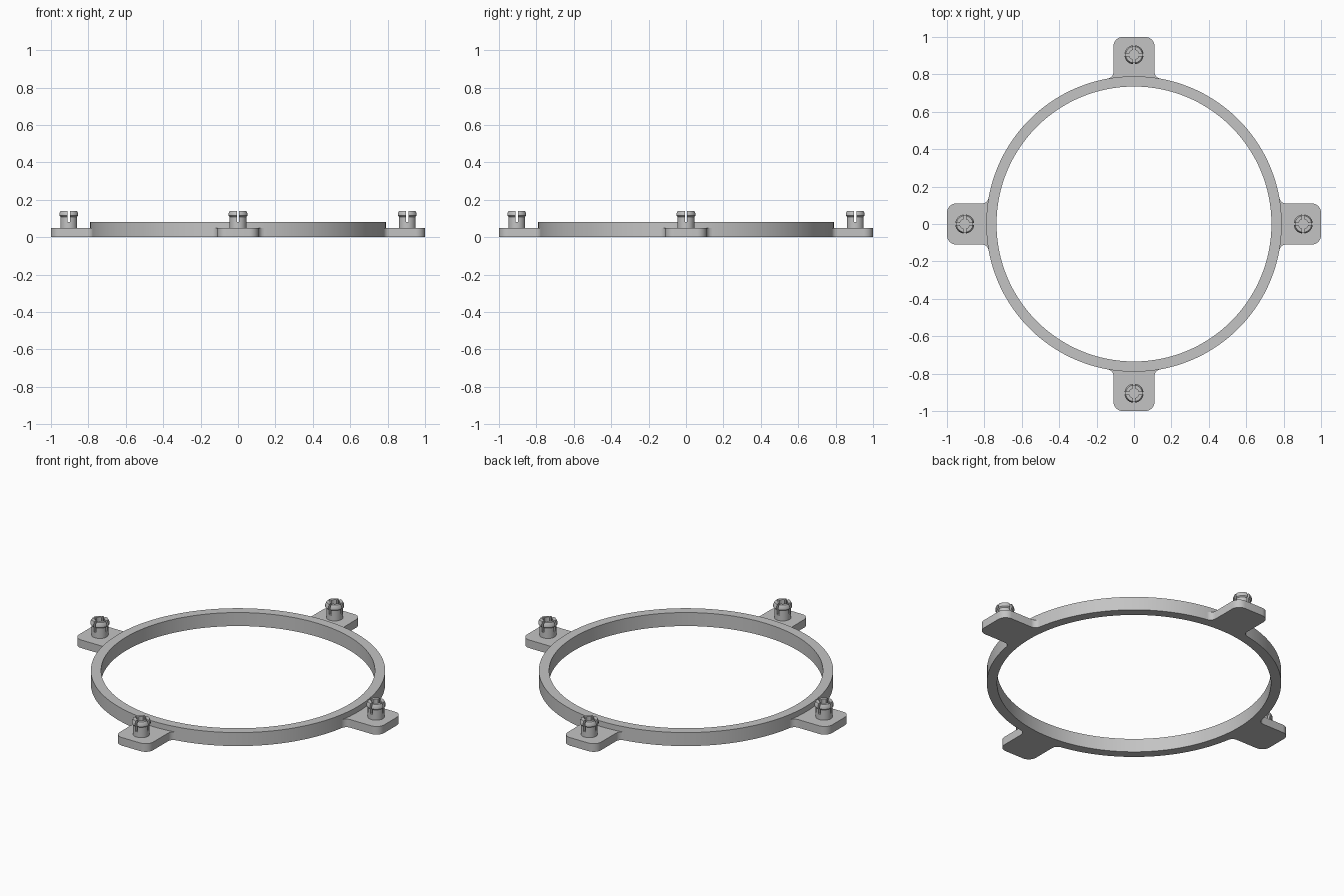
import bpy, bmesh, math
from mathutils import Matrix

if "Cube" in bpy.data.objects:
    bpy.data.objects.remove(bpy.data.objects["Cube"])

grey = bpy.data.materials.new("light_grey")
grey.use_nodes = True
colour = (0.55, 0.55, 0.55, 1)
grey.diffuse_color = colour
grey.node_tree.nodes["Principled BSDF"].inputs["Base Color"].default_value = colour

RING_OUT, RING_IN, RING_H = 0.79, 0.735, 0.08
TAB_W, TAB_H, CORNER, FILLET = 0.11, 0.048, 0.05, 0.035
PEG_X, SLOT, SLOT_Z = 0.905, 0.006, 0.08


def finish(name, bm, turn=0):
    bmesh.ops.recalc_face_normals(bm, faces=bm.faces)
    bm.transform(Matrix.Rotation(turn, 4, 'Z'))
    mesh = bpy.data.meshes.new(name)
    bm.to_mesh(mesh)
    bm.free()
    mesh.materials.append(grey)
    obj = bpy.data.objects.new(name, mesh)
    bpy.context.collection.objects.link(obj)
    bpy.ops.object.select_all(action='DESELECT')
    obj.select_set(True)
    bpy.context.view_layer.objects.active = obj
    bpy.ops.object.shade_smooth_by_angle(angle=math.radians(30))
    return obj


def arc(cx, cy, r, a0, a1, n=8):
    return [(cx + r * math.cos(a0 + (a1 - a0) * i / n),
             cy + r * math.sin(a0 + (a1 - a0) * i / n)) for i in range(n + 1)]


def lathe(bm, profile, n):
    """Revolve a closed (radius, height) profile all the way round."""
    rows = [[bm.verts.new((r * math.cos(math.tau * i / n), r * math.sin(math.tau * i / n), z))
             for r, z in profile] for i in range(n)]
    bridge(bm, rows + rows[:1])


def bridge(bm, rows):
    for a, b in zip(rows, rows[1:]):
        for j in range(len(a)):
            k = (j + 1) % len(a)
            bm.faces.new((a[j], a[k], b[k], b[j]))


# Main ring
bm = bmesh.new()
lathe(bm, [(RING_IN, 0), (RING_OUT, 0), (RING_OUT, RING_H), (RING_IN, RING_H)], 128)
finish("ring", bm)


def make_tab(name, turn):
    # Outline: fillet off the ring, rounded outer corner, mirrored, closed along the ring
    cy = TAB_W + FILLET
    cx = math.sqrt((RING_OUT + FILLET) ** 2 - cy ** 2)
    meet = math.atan2(cy, cx)
    half = arc(cx, cy, FILLET, math.pi + meet, 1.5 * math.pi)
    half += arc(1 - CORNER, TAB_W - CORNER, CORNER, math.pi / 2, 0)
    inner = arc(0, 0, RING_OUT - 0.004, -meet, meet, 12)
    outline = half + [(x, -y) for x, y in reversed(half)] + inner
    bm = bmesh.new()
    base = bm.faces.new([bm.verts.new((x, y, 0)) for x, y in outline])
    top = bmesh.ops.extrude_face_region(bm, geom=[base])["geom"]
    bmesh.ops.translate(bm, vec=(0, 0, TAB_H),
                        verts=[v for v in top if isinstance(v, bmesh.types.BMVert)])
    finish(name, bm, turn)


# Snap prong section: neck, lip, chamfered head, hollow core
PRONG = [(0.026, SLOT_Z), (0.045, SLOT_Z), (0.045, 0.109), (0.051, 0.115),
         (0.051, 0.126), (0.044, 0.141), (0.026, 0.141)]


def make_peg(name, turn):
    bm = bmesh.new()
    # Solid stem
    bmesh.ops.create_cone(bm, cap_ends=True, segments=32, radius1=0.045, radius2=0.045,
                          depth=SLOT_Z - TAB_H + 0.01,
                          matrix=Matrix.Translation((0, 0, (SLOT_Z + TAB_H - 0.01) / 2)))
    # Four prongs separated by straight crossed slots
    n = 8
    for q in range(4):
        rows = []
        for i in range(n + 1):
            row = []
            for r, z in PRONG:
                edge = math.asin(SLOT / r)
                a = q * math.pi / 2 + edge + (math.pi / 2 - 2 * edge) * i / n
                row.append(bm.verts.new((r * math.cos(a), r * math.sin(a), z)))
            rows.append(row)
        bridge(bm, rows)
        bm.faces.new(rows[0])
        bm.faces.new(rows[-1])
    bm.transform(Matrix.Translation((PEG_X, 0, 0)))
    finish(name, bm, turn)


for i, side in enumerate(("left", "back", "right", "front")):
    make_tab(side + "_tab", i * math.pi / 2)
    make_peg(side + "_peg", i * math.pi / 2)
